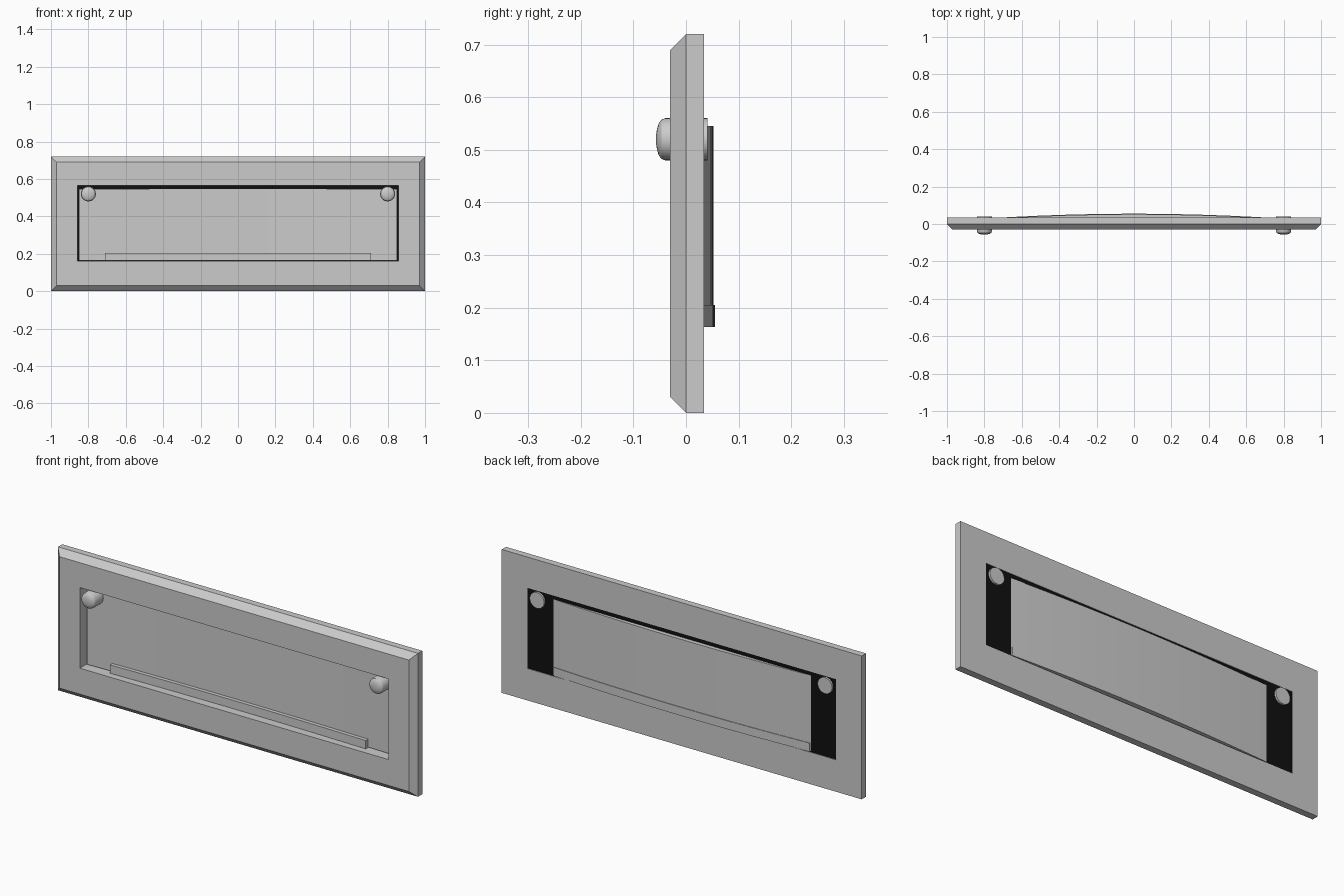
import bpy, bmesh, math

if "Cube" in bpy.data.objects:
    bpy.data.objects.remove(bpy.data.objects["Cube"])


def finish(name, bm, smooth=True):
    bmesh.ops.recalc_face_normals(bm, faces=bm.faces)
    mesh = bpy.data.meshes.new(name)
    bm.to_mesh(mesh)
    bm.free()
    ob = bpy.data.objects.new(name, mesh)
    bpy.context.collection.objects.link(ob)
    if smooth:
        bpy.ops.object.select_all(action='DESELECT')
        ob.select_set(True)
        bpy.context.view_layer.objects.active = ob
        bpy.ops.object.shade_smooth_by_angle(angle=math.radians(30))
    return ob


def bridge(bm, rings, closed):
    n = len(rings[0])
    pairs = list(zip(rings, rings[1:]))
    if closed:
        pairs.append((rings[-1], rings[0]))
    for a, b in pairs:
        for i in range(n):
            j = (i + 1) % n
            bm.faces.new((a[i], a[j], b[j], b[i]))


# Frame: rectangular rings with a chamfered front rim
def rect(bm, hx, z0, z1, y):
    return [bm.verts.new(p) for p in
            ((-hx, y, z0), (hx, y, z0), (hx, y, z1), (-hx, y, z1))]


bm = bmesh.new()
bridge(bm, [rect(bm, 1.0, 0, 0.72, 0.034),
            rect(bm, 1.0, 0, 0.72, 0.0),
            rect(bm, 0.97, 0.03, 0.69, -0.03),
            rect(bm, 0.858, 0.16, 0.565, -0.03),
            rect(bm, 0.858, 0.16, 0.565, 0.034)], True)
finish("frame", bm, False)

# Dark backing filling the opening
bm = bmesh.new()
bm.faces.new(rect(bm, 0.858, 0.16, 0.565, 0.031))
backing = finish("dark_backing", bm, False)
black = bpy.data.materials.new("black")
black.diffuse_color = (0.005, 0.005, 0.005, 1)
black.use_nodes = True
black.node_tree.nodes["Principled BSDF"].inputs["Base Color"].default_value = black.diffuse_color
backing.data.materials.append(black)


# Bowed slabs: front and back surfaces are shallow arcs along x
def bowed_slab(name, hx, z0, z1, front, back, steps=32):
    bm = bmesh.new()
    rings = []
    for i in range(steps + 1):
        x = hx * (2 * i / steps - 1)
        yf, yb = (c - k * x * x for c, k in (front, back))
        rings.append([bm.verts.new(p) for p in
                      ((x, yf, z0), (x, yb, z0), (x, yb, z1), (x, yf, z1))])
    bridge(bm, rings, False)
    bm.faces.new(rings[0])
    bm.faces.new(rings[-1])
    finish(name, bm)


bowed_slab("flap", 0.85, 0.165, 0.545, (0.027, 0.018), (0.052, 0.041))
bowed_slab("flap_lip", 0.71, 0.163, 0.205, (0.008, 0.018), (0.055, 0.041))

# Domed pivot pins
profile = [(0.04, 0.041), (0.04, -0.040), (0.037, -0.047),
           (0.030, -0.052), (0.020, -0.055), (0.010, -0.0567)]
for side, cx in (("left", -0.8), ("right", 0.8)):
    bm = bmesh.new()
    rings = [[bm.verts.new((cx + r * math.cos(a), y, 0.52 + r * math.sin(a)))
              for a in (2 * math.pi * i / 32 for i in range(32))]
             for r, y in profile]
    bridge(bm, rings, False)
    bm.faces.new(rings[0])
    bm.faces.new(rings[-1])
    finish("pin_" + side, bm)
